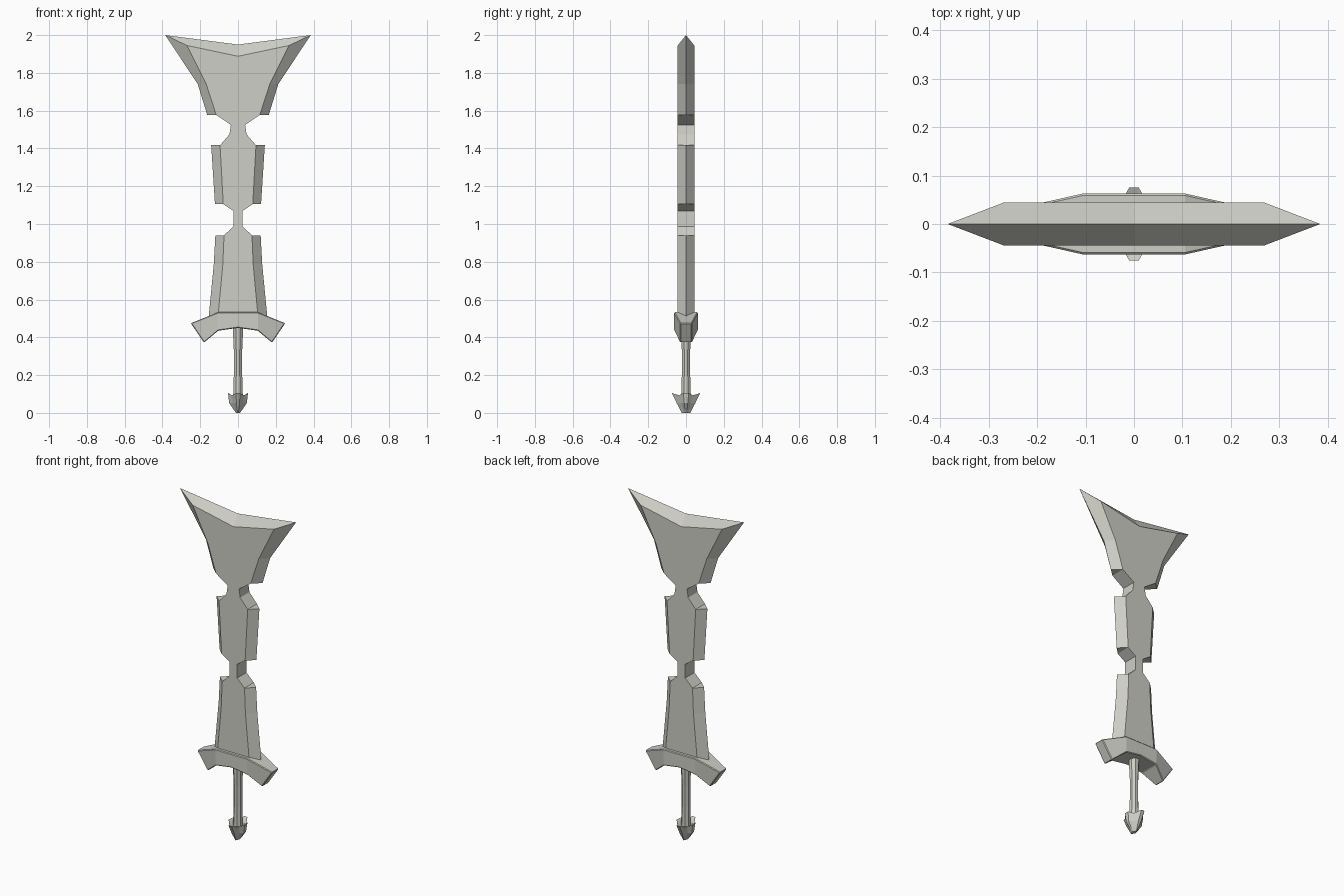
import bpy, bmesh
from math import cos, sin, tau

cube = bpy.data.objects.get("Cube")
if cube:
    bpy.data.objects.remove(cube)

steel = bpy.data.materials.new("pale_stone_grey")
steel.use_nodes = True
COLOR = (0.62, 0.62, 0.57, 1)
steel.diffuse_color = COLOR
steel.node_tree.nodes["Principled BSDF"].inputs["Base Color"].default_value = COLOR


def loft(name, rings, caps=True):
    """Skin a list of equal-length point rings into a flat-shaded solid."""
    bm = bmesh.new()
    loops = [[bm.verts.new(p) for p in ring] for ring in rings]
    n = len(loops[0])
    for a, b in zip(loops, loops[1:]):
        for i in range(n):
            j = (i + 1) % n
            bm.faces.new((a[i], a[j], b[j], b[i]))
    if caps:
        bm.faces.new(loops[0])
        bm.faces.new(loops[-1])
    bmesh.ops.remove_doubles(bm, verts=bm.verts, dist=0.0005)
    bmesh.ops.recalc_face_normals(bm, faces=bm.faces)
    mesh = bpy.data.meshes.new(name)
    bm.to_mesh(mesh)
    bm.free()
    mesh.materials.append(steel)
    obj = bpy.data.objects.new(name, mesh)
    bpy.context.collection.objects.link(obj)
    return obj


# Blade: flat body with bevelled edges, cut by two pairs of notches
T = 0.044


def blade_ring(flat, edge, z, edge_z=None, mid_z=None):
    ez = z if edge_z is None else edge_z
    mz = z if mid_z is None else mid_z
    return [(edge, 0, ez), (flat, T, z), (0, T, mz), (-flat, T, z),
            (-edge, 0, ez), (-flat, -T, z), (0, -T, mz), (flat, -T, z)]


stations = [
    (0.108, 0.157, 0.48), (0.104, 0.153, 0.53), (0.08, 0.128, 0.79),
    (0.074, 0.12, 0.94), (0.074, 0.074, 0.94),
    (0.025, 0.025, 0.987), (0.025, 0.025, 1.07),
    (0.078, 0.078, 1.105), (0.078, 0.122, 1.105),
    (0.095, 0.142, 1.417), (0.095, 0.095, 1.417),
    (0.045, 0.045, 1.475), (0.038, 0.038, 1.525),
    (0.115, 0.115, 1.577), (0.115, 0.163, 1.577),
    (0.168, 0.213, 1.74),
]
rings = [blade_ring(*s) for s in stations]
rings.append(blade_ring(0.27, 0.385, 1.945, 2.0, 1.888))
# the bevelled top closes on a ridge that dips in the middle
rings.append([(x if y == 0 else (0.385 if x > 0 else -0.385 if x < 0 else 0), 0,
               1.95 if x == 0 else 2.0) for x, y, z in rings[-1]])
loft("blade", rings, caps=False)

# Guard: arms droop and taper towards the ends
half = [(0.105, 0.533, 0.105, 0.435, 0.063), (0.25, 0.475, 0.18, 0.372, 0.031)]
arms = [(-a, b, -c, d, w) for a, b, c, d, w in reversed(half)]
arms += [(0, 0.533, 0, 0.45, 0.063)] + half
guard = loft("guard", [[(xt, -w, zt), (xt, w, zt), (xb, w, zb), (xb, -w, zb)]
                       for xt, zt, xb, zb, w in arms])
bevel = guard.modifiers.new("rim", "BEVEL")
bevel.width = 0.004
bevel.segments = 1

# Grip: slightly waisted octagonal rod
loft("grip", [[(r * cos(tau * (k + 0.5) / 8), r * sin(tau * (k + 0.5) / 8), z)
               for k in range(8)]
              for z, r in [(0.08, 0.028), (0.2, 0.024), (0.33, 0.024), (0.46, 0.03)]])


# Pommel: tapering cap with a narrow flared spur front and back
def pommel_ring(sx, sy, z, dip=0):
    q = [(0.053, 0.014, 0), (0.032, 0.036, dip), (0.01, 0.075, 0)]
    q = q + [(-x, y, d) for x, y, d in reversed(q)]
    q = q + [(-x, -y, d) for x, y, d in q]
    return [(x * sx, y * sy, z - d) for x, y, d in q]


loft("pommel", [pommel_ring(0.2, 0.3, 0), pommel_ring(0.45, 0.42, 0.018),
                pommel_ring(0.88, 0.66, 0.052), pommel_ring(1, 1, 0.105, 0.012),
                pommel_ring(0.5, 0.4, 0.085)])
